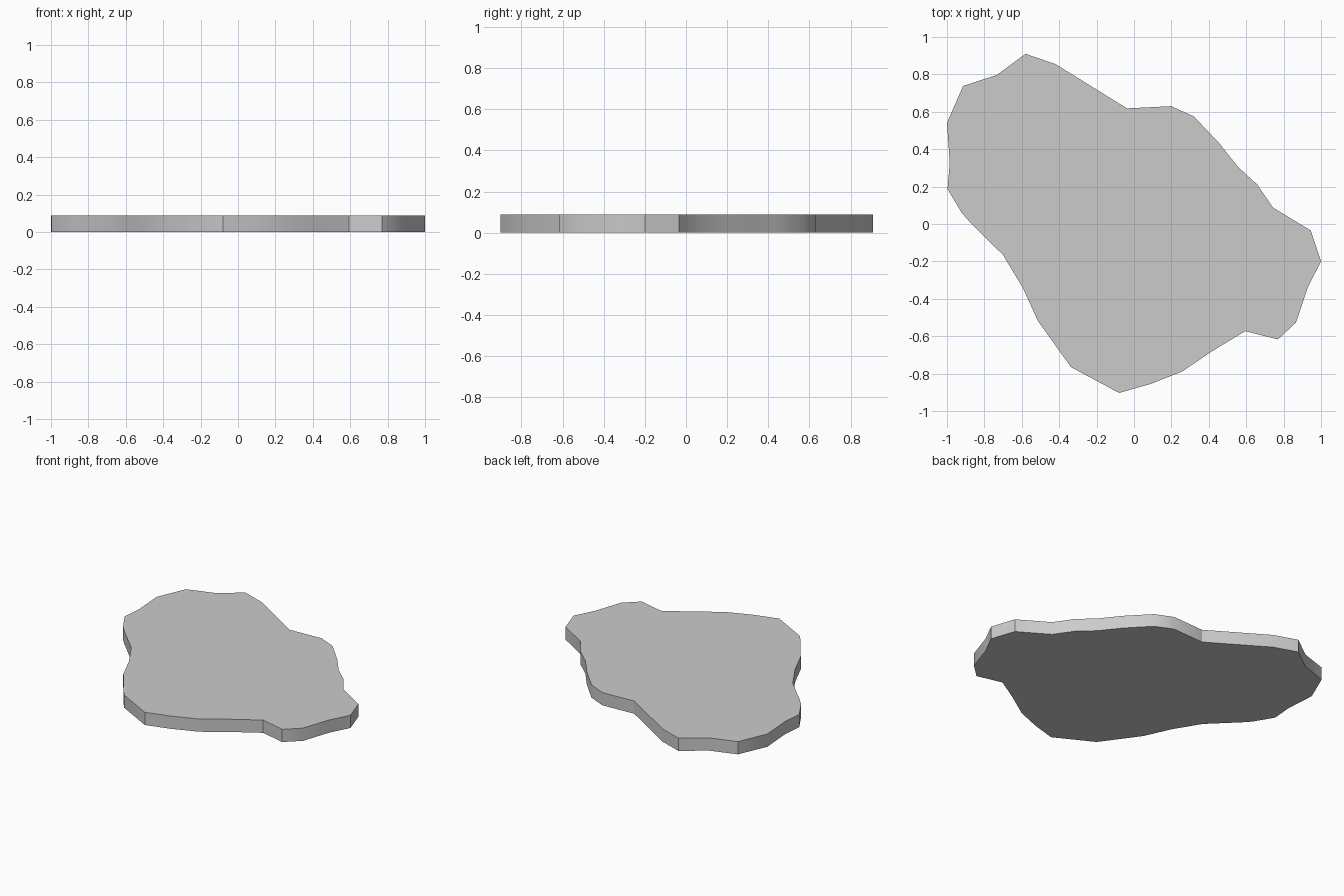
import bpy, bmesh, math

if "Cube" in bpy.data.objects:
    bpy.data.objects.remove(bpy.data.objects["Cube"])

THICKNESS = 0.088

# Irregular outline of the slab, clockwise seen from above
OUTLINE = [
    (-0.58, 0.91), (-0.42, 0.855), (-0.037, 0.618), (0.198, 0.63), (0.32, 0.575),
    (0.455, 0.433), (0.556, 0.305), (0.658, 0.212), (0.743, 0.088), (0.945, -0.035),
    (1.0, -0.20), (0.93, -0.337), (0.866, -0.527), (0.77, -0.617), (0.594, -0.573),
    (0.412, -0.684), (0.257, -0.789), (0.086, -0.856), (-0.08, -0.903), (-0.337, -0.765),
    (-0.513, -0.52), (-0.594, -0.342), (-0.70, -0.166), (-0.877, 0.01), (-0.92, 0.058),
    (-0.997, 0.187), (-0.985, 0.33), (-1.0, 0.54), (-0.914, 0.738), (-0.733, 0.797),
]

# Flat stone slab: outline face extruded upward
bm = bmesh.new()
base = bm.faces.new([bm.verts.new((x, y, 0)) for x, y in OUTLINE])
ext = bmesh.ops.extrude_face_region(bm, geom=[base], use_keep_orig=True)
top = [v for v in ext["geom"] if isinstance(v, bmesh.types.BMVert)]
bmesh.ops.translate(bm, verts=top, vec=(0, 0, THICKNESS))
bmesh.ops.recalc_face_normals(bm, faces=bm.faces)

mesh = bpy.data.meshes.new("stone_slab")
bm.to_mesh(mesh)
bm.free()
slab = bpy.data.objects.new("stone_slab", mesh)
bpy.context.collection.objects.link(slab)

# Soft shading around the gentle bends, sharp corners kept
bpy.context.view_layer.objects.active = slab
slab.select_set(True)
bpy.ops.object.shade_smooth_by_angle(angle=math.radians(30))
